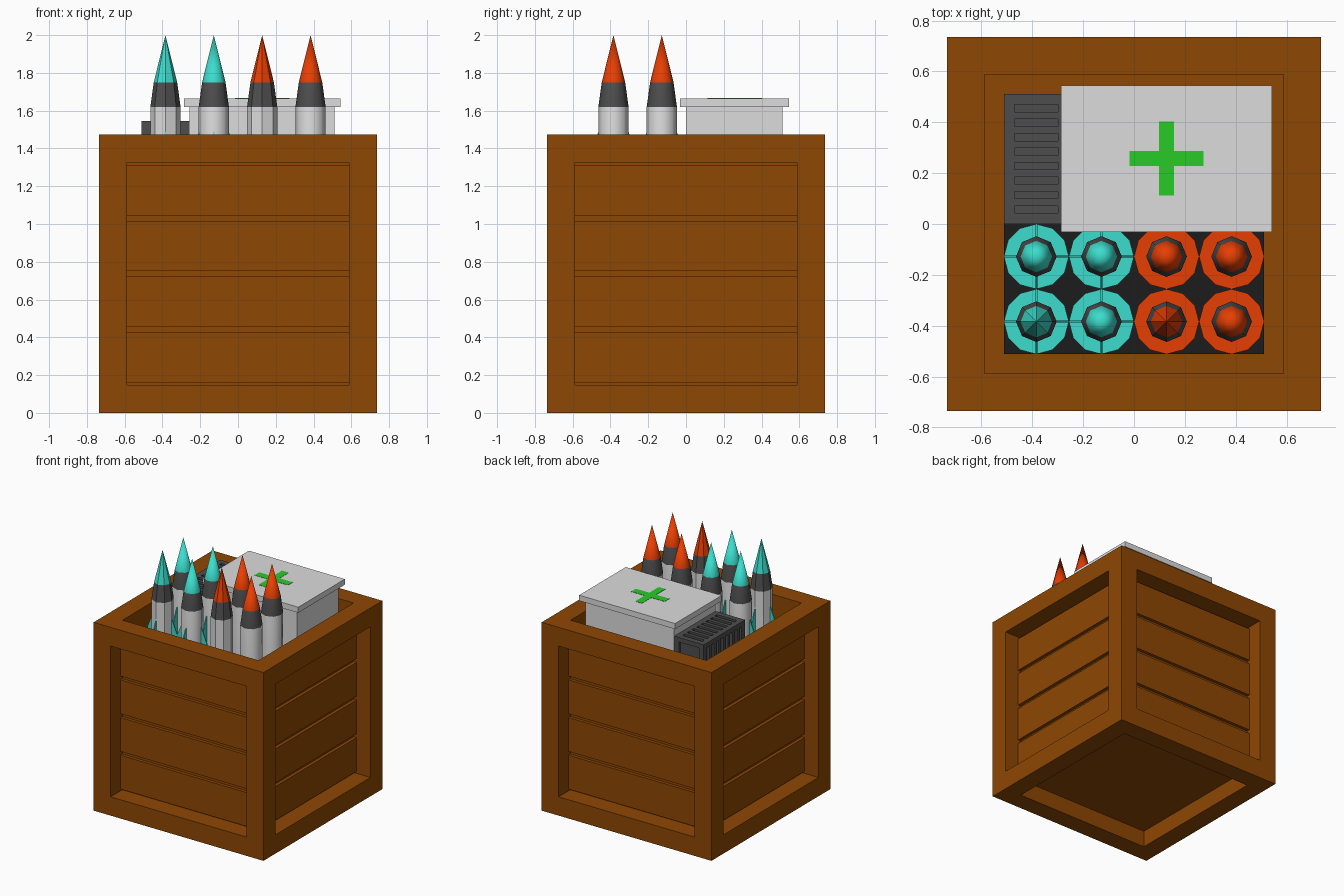
import bpy
import bmesh
from math import pi
from mathutils import Matrix, Vector

default = bpy.data.objects.get("Cube")
if default:
    bpy.data.objects.remove(default, do_unlink=True)


def material(name, r, g, b):
    m = bpy.data.materials.new(name)
    m.use_nodes = True
    m.diffuse_color = (r, g, b, 1)
    m.node_tree.nodes["Principled BSDF"].inputs["Base Color"].default_value = (r, g, b, 1)
    return m


wood = material("brown wood", 0.27, 0.063, 0.001)
grey = material("light grey", 0.72, 0.72, 0.72)
dark = material("dark grey", 0.076, 0.076, 0.076)
black = material("near black", 0.012, 0.012, 0.012)
teal = material("teal", 0.045, 0.72, 0.61)
orange = material("orange red", 0.82, 0.05, 0.001)
green = material("green", 0.022, 0.6, 0.022)


def finish(name, bm, *mats):
    bmesh.ops.recalc_face_normals(bm, faces=bm.faces)
    mesh = bpy.data.meshes.new(name)
    bm.to_mesh(mesh)
    bm.free()
    for m in mats:
        mesh.materials.append(m)
    obj = bpy.data.objects.new(name, mesh)
    bpy.context.collection.objects.link(obj)
    return obj


def add_box(bm, lo, hi, turn=0):
    lo, hi = Vector(lo), Vector(hi)
    mat = (Matrix.Rotation(turn, 4, 'Z') @ Matrix.Translation((lo + hi) / 2)
           @ Matrix.Diagonal((*(hi - lo), 1)))
    bmesh.ops.create_cube(bm, size=1, matrix=mat)


def box(name, lo, hi, mat):
    bm = bmesh.new()
    add_box(bm, lo, hi)
    return finish(name, bm, mat)


H = 0.735            # half width of the crate
TOP = 1.473
BEAM = 0.147         # beam width
IN = H - BEAM        # half width of each opening
FLOOR = 1.2          # floor of the open top

# Crate frame: a cube with every face sunk between the beams
bm = bmesh.new()
add_box(bm, (-H, -H, 0), (H, H, TOP))
sides = list(bm.faces)
bmesh.ops.inset_individual(bm, faces=sides, thickness=BEAM, use_even_offset=True)
for f in sides:
    normal = f.normal.copy()
    depth = TOP - FLOOR if normal.z > 0.5 else 0.13 if normal.z < -0.5 else 0.145
    new = bmesh.ops.extrude_discrete_faces(bm, faces=[f])["faces"][0]
    bmesh.ops.translate(bm, vec=-normal * depth, verts=new.verts)
finish("crate_frame", bm, wood)

# Four planks on each side
bm = bmesh.new()
pitch = (TOP - 2 * BEAM) / 4
for side in range(4):
    for row in range(4):
        z = BEAM + row * pitch
        add_box(bm, (-IN, -IN - 0.027, z + 0.015), (IN, -IN, z + pitch - 0.015), side * pi / 2)
finish("side_planks", bm, wood)

# Dark tray below the rockets
S = 0.512
box("rocket_tray", (-S, -S, FLOOR - 0.01), (S, 0, FLOOR + 0.01), black)


def lathe(name, profile, sides, mats, smooth):
    """Rings of (radius, height); each band takes its own material."""
    bm = bmesh.new()
    rings = []
    for r, z in profile:
        ring = [bm.verts.new(Matrix.Rotation(2 * pi * i / sides, 3, 'Z') @ Vector((r, 0, z)))
                for i in range(sides)]
        rings.append(ring)
    for band, (a, b) in enumerate(zip(rings, rings[1:])):
        for i in range(sides):
            j = (i + 1) % sides
            f = bm.faces.new((a[i], a[j], b[j], b[i]))
            f.material_index = band
            f.smooth = smooth
    bm.faces.new(rings[0])
    bmesh.ops.remove_doubles(bm, verts=bm.verts, dist=0.0001)
    return finish(name, bm, *mats)


def fins(name, mat):
    """Four upright swept fins around the origin."""
    bm = bmesh.new()
    outline = [(0.07, 1.51), (0.128, 1.37), (0.128, 1.25), (0.07, 1.25)]
    for k in range(4):
        turn = Matrix.Rotation(k * pi / 2, 3, 'Z')
        face = bm.faces.new([bm.verts.new(turn @ Vector((r, -0.004, z))) for r, z in outline])
        new = bmesh.ops.extrude_face_region(bm, geom=[face])["geom"]
        bmesh.ops.translate(bm, vec=turn @ Vector((0, 0.008, 0)),
                            verts=[v for v in new if isinstance(v, bmesh.types.BMVert)])
    return finish(name, bm, mat)


# Eight rockets on round bases; the teal ones carry fins
for col in range(4):
    tint = teal if col < 2 else orange
    for row in range(2):
        at = (-0.384 + col * 0.256, -0.384 + row * 0.256, 0)
        faceted = row == 0 and col % 2 == 0
        parts = [
            lathe("rocket", [(0.08, FLOOR), (0.08, 1.62), (0.062, 1.75), (0, 2)],
                  8, (grey, dark, tint), not faceted),
            lathe("rocket_base", [(0.128, FLOOR), (0.128, FLOOR + 0.03), (0, FLOOR + 0.03)],
                  12, (tint, tint), False)]
        if tint == teal:
            parts.append(fins("rocket_fins", tint))
        for part in parts:
            part.location = at

# Medical chest with lid and cross
box("chest_body", (-0.256, 0, FLOOR - 0.01), (S, S, 1.62), grey)
box("chest_lid", (-0.287, -0.031, 1.62), (0.543, 0.545, 1.664), grey)
bm = bmesh.new()
cx, cy, arm, half = 0.128, 0.258, 0.145, 0.029
top = 1.666
add_box(bm, (cx - arm, cy - half, 1.66), (cx + arm, cy + half, top))
for s in (-1, 1):
    y0, y1 = sorted((cy + s * half, cy + s * arm))
    add_box(bm, (cx - half, y0, 1.66), (cx + half, y1, top))
finish("chest_cross", bm, green)

# Vented box: slots cut in the top and outer side, a sunk panel at the back
vent = box("vent_box", (-S, 0, FLOOR - 0.01), (-0.257, S, 1.545), dark)
bm = bmesh.new()
for i in range(1, 9):
    y = i * S / 9
    add_box(bm, (-0.47, y - 0.014, 1.515), (-0.298, y + 0.014, 1.6))
    add_box(bm, (-0.6, y - 0.014, FLOOR + 0.04), (-0.485, y + 0.014, 1.51))
add_box(bm, (-0.47, S - 0.02, FLOOR + 0.04), (-0.298, 0.6, 1.51))
cutter = finish("slot_cutter", bm, dark)
cutter.hide_render = True
cut = vent.modifiers.new("slots", 'BOOLEAN')
cut.operation = 'DIFFERENCE'
cut.object = cutter
bpy.context.view_layer.objects.active = vent
bpy.ops.object.modifier_apply(modifier=cut.name)
bpy.data.objects.remove(cutter, do_unlink=True)
